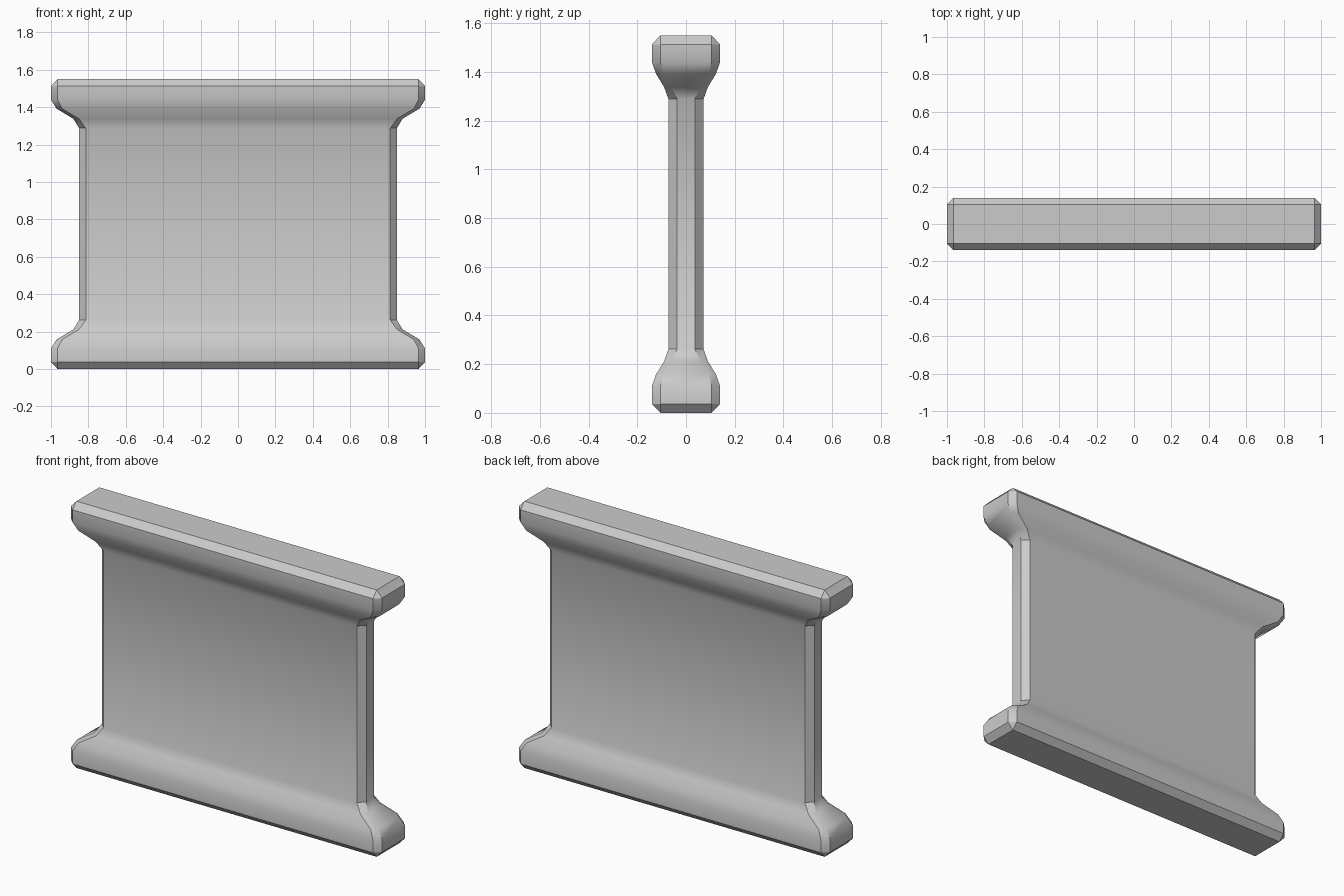
import bpy, bmesh, math

if "Cube" in bpy.data.objects:
    bpy.data.objects.remove(bpy.data.objects["Cube"])

HEIGHT = 1.55

# Lower half of the wall: z, half length, half depth, corner chamfer
half = [
    (0.000, 0.965, 0.105, 0.0),
    (0.037, 1.000, 0.140, 0.035),
    (0.110, 1.000, 0.140, 0.035),
    (0.158, 0.970, 0.123, 0.030),
    (0.212, 0.880, 0.090, 0.030),
    (0.262, 0.850, 0.072, 0.036),
]
# Mirror it upward for the top flange
rings = half + [(HEIGHT - z, x, y, c) for z, x, y, c in reversed(half)]


def ring_points(hx, hy, c):
    """Rectangle with chamfered corners, counter-clockwise from above."""
    if c == 0:
        return [(hx, -hy), (hx, hy), (-hx, hy), (-hx, -hy)]
    return [(hx - c, -hy), (hx, -hy + c), (hx, hy - c), (hx - c, hy),
            (-hx + c, hy), (-hx, hy - c), (-hx, -hy + c), (-hx + c, -hy)]


bm = bmesh.new()
loops = []
for z, hx, hy, c in rings:
    vs = [bm.verts.new((x, y, z)) for x, y in ring_points(hx, hy, c)]
    # A plain rectangle uses each corner twice so chamfers close in triangles
    loops.append([v for v in vs for _ in range(2)] if len(vs) == 4 else vs)

# Skin between neighbouring rings
for a, b in zip(loops, loops[1:]):
    for i in range(8):
        j = (i + 1) % 8
        bm.faces.new(list(dict.fromkeys([a[i], a[j], b[j], b[i]])))

# Flat base and top
bm.faces.new(list(dict.fromkeys(reversed(loops[0]))))
bm.faces.new(list(dict.fromkeys(loops[-1])))
bmesh.ops.recalc_face_normals(bm, faces=bm.faces)

mesh = bpy.data.meshes.new("wall_panel")
bm.to_mesh(mesh)
bm.free()
wall = bpy.data.objects.new("wall_panel", mesh)
bpy.context.collection.objects.link(wall)

# Smooth flares, sharp chamfers
bpy.context.view_layer.objects.active = wall
wall.select_set(True)
bpy.ops.object.shade_smooth_by_angle(angle=math.radians(33))
